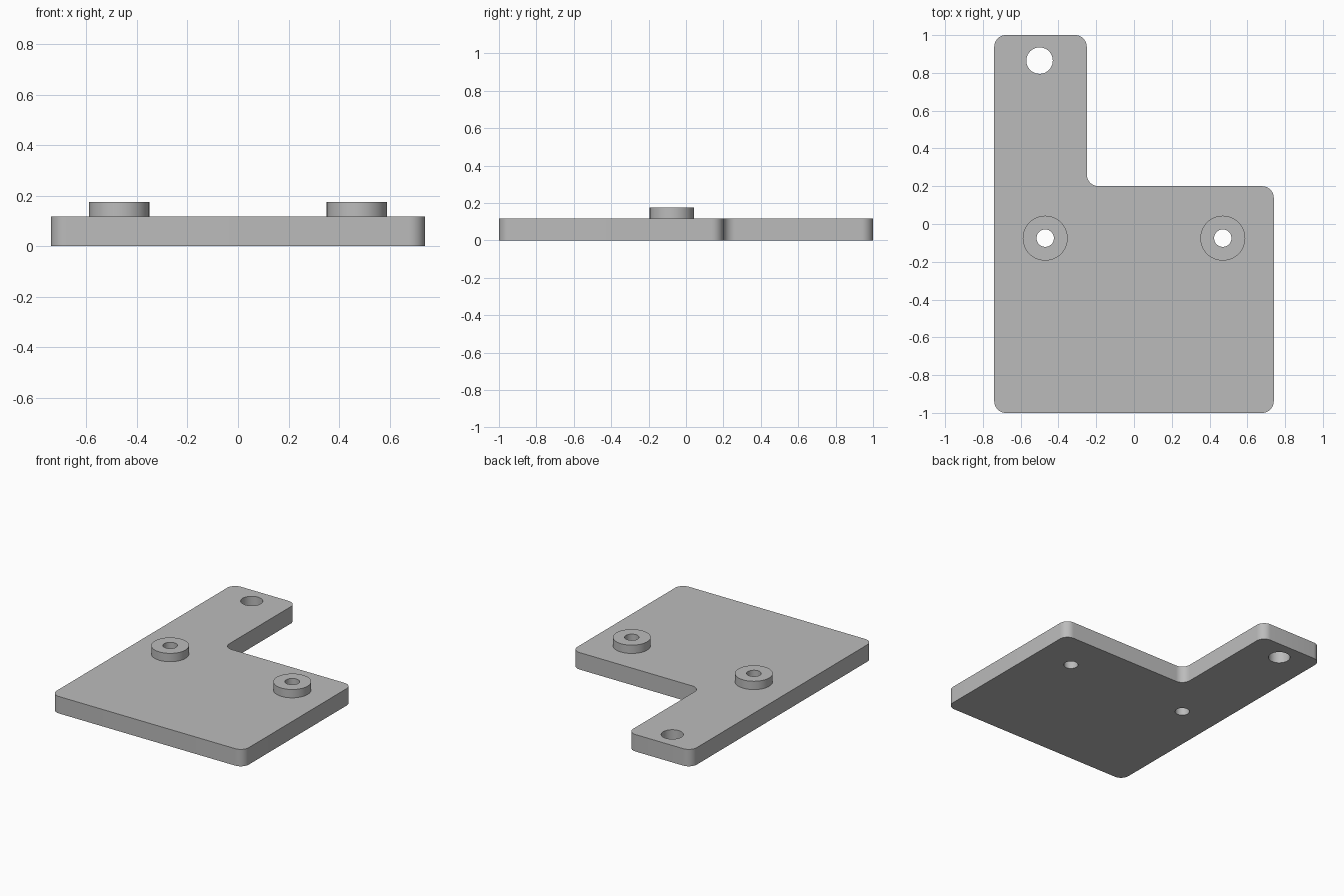
import bpy
import bmesh
from math import cos, sin, pi
from mathutils import Vector

cube = bpy.data.objects.get("Cube")
if cube:
    bpy.data.objects.remove(cube, do_unlink=True)

PLATE_TOP, BOSS_TOP = 0.118, 0.176
CORNER = 0.062
BOSS_X, BOSS_Y = 0.47, -0.075

# Single grey material
grey = bpy.data.materials.new("plain_grey")
grey.use_nodes = True
colour = (0.5, 0.5, 0.5, 1)
grey.diffuse_color = colour
grey.node_tree.nodes["Principled BSDF"].inputs["Base Color"].default_value = colour


def circle(x, y, r, n=48):
    return [(x + r * cos(2 * pi * i / n), y + r * sin(2 * pi * i / n)) for i in range(n)]


def rounded(corners, r, steps=10):
    """Round every right-angled corner, convex or concave."""
    pts = []
    for i, c in enumerate(corners):
        c = Vector(c)
        a = (Vector(corners[i - 1]) - c).normalized() * r
        b = (Vector(corners[(i + 1) % len(corners)]) - c).normalized() * r
        for k in range(steps + 1):
            t = pi / 2 * k / steps
            pts.append(tuple(c + a + b - b * cos(t) - a * sin(t)))
    return pts


def prism(name, loops, z0, z1, bottom=True):
    """Upright solid whose first loop is the outline and the rest are holes."""
    bm = bmesh.new()
    rims = [[], []]
    for loop in loops:
        low, high = ([bm.verts.new((x, y, z)) for x, y in loop] for z in (z0, z1))
        for i in range(len(loop)):
            bm.faces.new((low[i - 1], low[i], high[i], high[i - 1]))
            for rim, ring in zip(rims, (low, high)):
                rim.append(bm.edges.get((ring[i - 1], ring[i])))
    for rim in rims if bottom else rims[1:]:
        bmesh.ops.triangle_fill(bm, edges=rim, use_beauty=True)
    bmesh.ops.recalc_face_normals(bm, faces=bm.faces)
    mesh = bpy.data.meshes.new(name)
    bm.to_mesh(mesh)
    bm.free()
    mesh.materials.append(grey)
    obj = bpy.data.objects.new(name, mesh)
    bpy.context.collection.objects.link(obj)
    bpy.ops.object.select_all(action="DESELECT")
    obj.select_set(True)
    bpy.context.view_layer.objects.active = obj
    bpy.ops.object.shade_smooth_by_angle()


# L-shaped plate with a mounting hole in the arm and two screw holes
outline = rounded([(-0.74, -1), (0.74, -1), (0.74, 0.2),
                   (-0.25, 0.2), (-0.25, 1), (-0.74, 1)], CORNER)
screw_holes = [circle(s * BOSS_X, BOSS_Y, 0.046) for s in (-1, 1)]
prism("plate", [outline, circle(-0.5, 0.865, 0.07)] + screw_holes, 0, PLATE_TOP)

# Raised ring around each screw hole
for side, s, hole in zip(("right", "left"), (-1, 1), screw_holes):
    prism(side + "_boss", [circle(s * BOSS_X, BOSS_Y, 0.119), hole],
          PLATE_TOP, BOSS_TOP, bottom=False)
